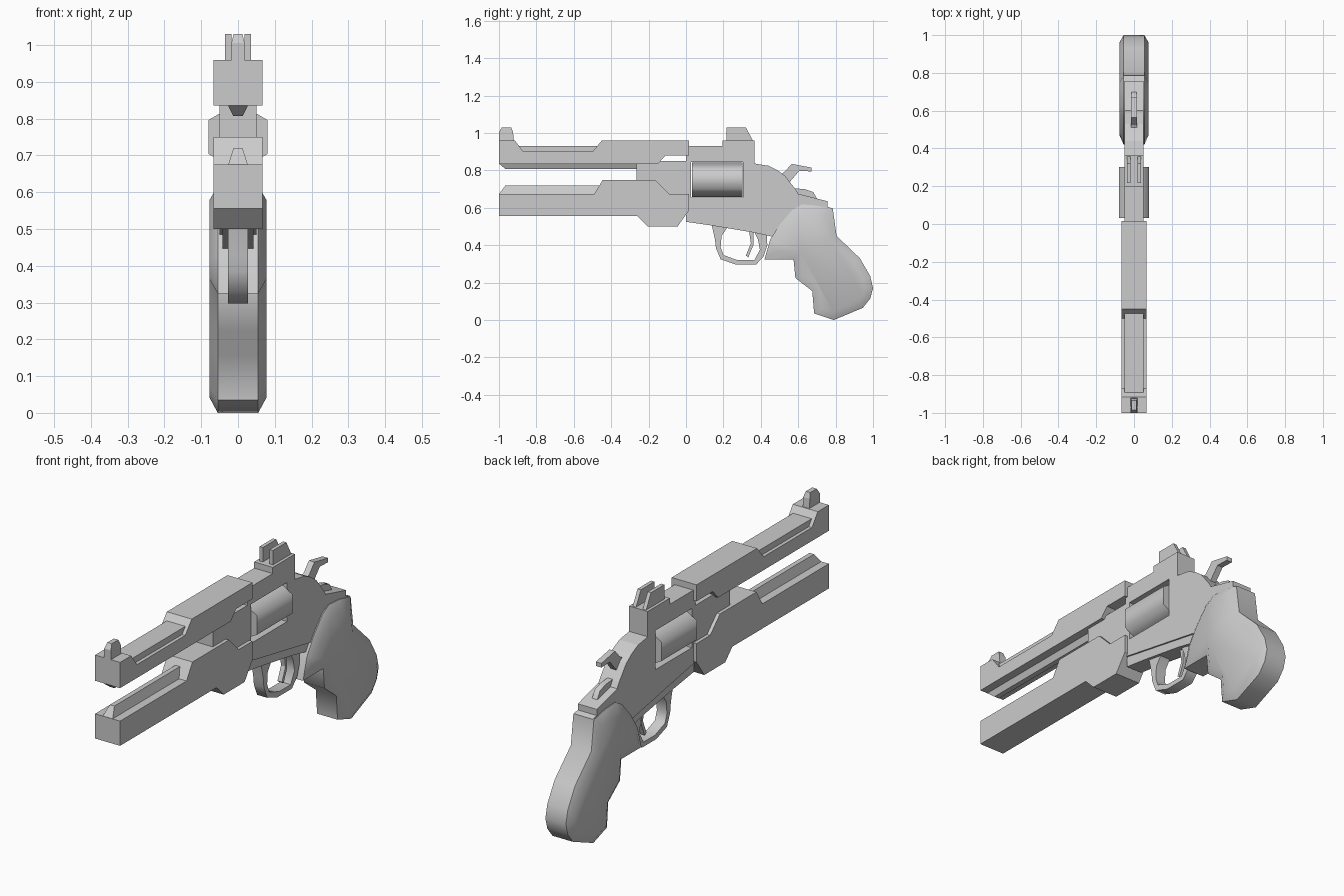
import bpy, bmesh, math


def prism(name, pts, w=0.05, x0=0.0, inset=None, smooth=None):
    """Extrude a (y, z) side profile across x; a third value gives that point its own half width."""
    bm = bmesh.new()
    sides = []
    for s in (-1, 1):
        vs = [bm.verts.new((x0 + s * (p[2] if len(p) > 2 else w), p[0], p[1])) for p in pts]
        sides.append(vs)
    caps = [bm.faces.new(vs) for vs in sides]
    n = len(pts)
    for i in range(n):
        j = (i + 1) % n
        bm.faces.new((sides[0][i], sides[0][j], sides[1][j], sides[1][i]))
    bmesh.ops.recalc_face_normals(bm, faces=bm.faces)
    if inset:
        for cap in caps:
            bmesh.ops.inset_region(bm, faces=[cap], thickness=inset[0], depth=inset[1],
                                   use_even_offset=True)
    me = bpy.data.meshes.new(name)
    bm.to_mesh(me)
    bm.free()
    ob = bpy.data.objects.new(name, me)
    bpy.context.collection.objects.link(ob)
    if smooth:
        bpy.ops.object.select_all(action='DESELECT')
        ob.select_set(True)
        bpy.context.view_layer.objects.active = ob
        bpy.ops.object.shade_smooth_by_angle(angle=math.radians(smooth))
    return ob


# Upper barrel with narrow top insert and tapered under-rail
prism("upper_barrel", [(-1, .835), (-1, .96), (-.915, .96), (-.87, .90), (-.5, .90), (-.45, .96),
                       (.015, .96), (.015, .88), (-.11, .88), (-.15, .835)], .067)
prism("upper_barrel_insert", [(-.91, .88), (-.91, .93), (-.46, .93), (-.46, .88)], .05)
prism("upper_rail", [(-1, .836, .027), (-.965, .807, .013), (-.26, .807, .013), (-.26, .836, .027)])

# Lower barrel with tapered top rail
prism("lower_barrel", [(-1, .555), (-1, .675), (-.49, .675), (-.445, .75), (-.165, .75), (-.09, .675),
                       (.015, .675), (.015, .585), (-.045, .50), (-.205, .50), (-.26, .555)], .067)
prism("lower_rail", [(-1, .674, .027), (-.965, .72, .012), (-.455, .72, .012), (-.455, .674, .027)])

# Frame with a window for the cylinder
frame = prism("frame", [(-.265, .85), (-.265, .70), (0, .66), (0, .575), (.485, .485), (.60, .50),
                        (.755, .595), (.755, .635), (.60, .675), (.585, .70), (.53, .77), (.49, .80),
                        (.44, .825), (.365, .837), (.365, .96), (.195, .96), (.195, .93), (0, .93),
                        (0, .85)], .05)
cutter = prism("window_cutter", [(.027, .655), (.305, .655), (.305, .845), (.027, .845)], .2)
cutter.hide_render = True
mod = frame.modifiers.new("window", 'BOOLEAN')
mod.operation, mod.solver, mod.object = 'DIFFERENCE', 'EXACT', cutter
bpy.context.view_layer.objects.active = frame
bpy.ops.object.modifier_apply(modifier=mod.name)
bpy.data.objects.remove(cutter)

# Six-sided cylinder
bpy.ops.mesh.primitive_cylinder_add(vertices=6, radius=.0925, depth=.272, location=(0, .167, .75),
                                    rotation=(math.pi / 2, 0, 0))
bpy.context.object.name = "cylinder"
bpy.ops.object.shade_smooth_by_angle(angle=math.radians(62))

# Lower frame plate, guard and trigger
prism("frame_plate", [(0, .58), (0, .525), (.14, .505), (.36, .468), (.49, .44), (.49, .50)], .042)
outer = [(.135, .52), (.155, .43), (.16, .385), (.185, .325), (.265, .297), (.375, .297),
         (.415, .34), (.435, .40), (.43, .48)]
inner = [(.36, .48), (.385, .43), (.395, .375), (.365, .32), (.275, .32), (.20, .348),
         (.185, .39), (.19, .45), (.225, .50)]
prism("trigger_guard", outer + inner, .027, smooth=50)
prism("trigger", [(.335, .49), (.347, .41), (.32, .345), (.333, .335), (.36, .40), (.36, .49)], .012)

# Grip with bevelled cheeks, and the tang cap behind it
prism("grip", [(.42, .325), (.45, .43), (.50, .51), (.57, .59), (.62, .618), (.70, .613), (.785, .595),
               (.805, .45), (.93, .33), (.985, .235), (1.0, .17), (.985, .115), (.945, .065),
               (.79, 0), (.685, .035), (.675, .155), (.585, .225), (.575, .325)],
      .055, inset=(.04, .023), smooth=50)
prism("tang_cap", [(.60, .60), (.60, .675), (.757, .635), (.757, .605), (.785, .597), (.785, .55)], .051)

# Hammer and the small arched latch behind it
prism("hammer", [(.49, .775), (.525, .79), (.565, .835), (.67, .815), (.67, .795), (.605, .797),
                 (.565, .75), (.52, .70)], .015)
prism("rear_latch", [(.56, .66), (.565, .705), (.635, .70), (.68, .685), (.70, .65), (.66, .64)],
      .014, smooth=50)

# Sights
prism("front_sight", [(-1, .955, .018), (-1, 1.005, .018), (-.985, 1.03, .012), (-.935, 1.03, .012),
                      (-.925, 1.005, .018), (-.92, .955, .018)])
for side, x in (("left", -.027), ("right", .027)):
    prism("rear_sight_" + side, [(.217, .955), (.217, 1.03), (.32, 1.03), (.36, .955)], .009, x)
